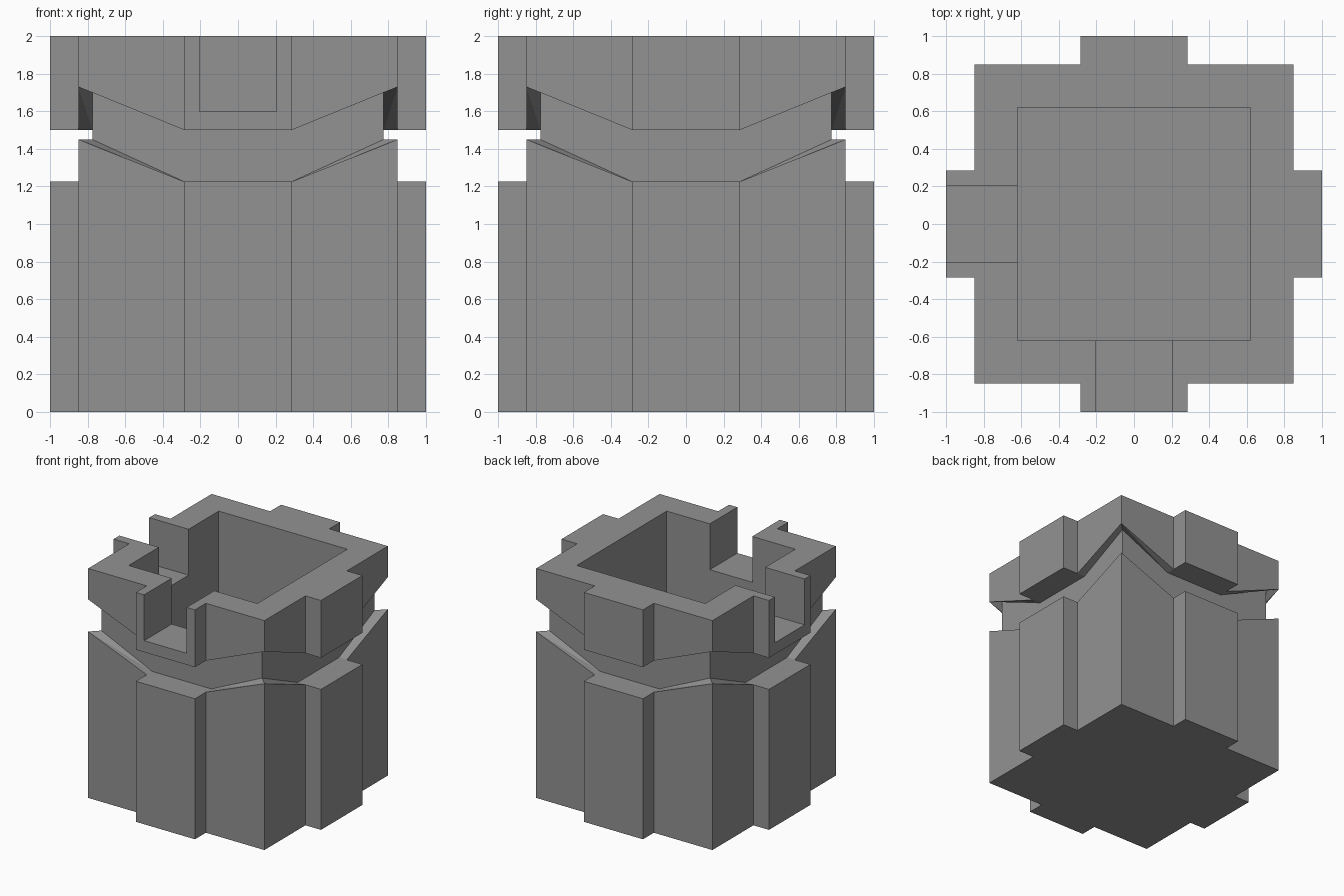
import bpy, bmesh
from mathutils import Vector, Matrix
from math import pi

if "Cube" in bpy.data.objects:
    bpy.data.objects.remove(bpy.data.objects["Cube"])

BODY, CORE, TAB, RIM = 0.85, 0.775, 0.285, 1.0
POCKET, POCKET_FLOOR = 0.62, 0.8
NOTCH, NOTCH_FLOOR = 0.205, 1.6

stone = bpy.data.materials.new("stone grey")
stone.use_nodes = True
grey = (0.29, 0.29, 0.29, 1)
stone.diffuse_color = grey
stone.node_tree.nodes["Principled BSDF"].inputs["Base Color"].default_value = grey


def make_object(name, bm):
    bmesh.ops.recalc_face_normals(bm, faces=bm.faces)
    mesh = bpy.data.meshes.new(name)
    bm.to_mesh(mesh)
    bm.free()
    mesh.materials.append(stone)
    obj = bpy.data.objects.new(name, mesh)
    bpy.context.collection.objects.link(obj)
    return obj


def box(name, low, high):
    bm = bmesh.new()
    bmesh.ops.create_cube(bm, size=1)
    low, high = Vector(low), Vector(high)
    for v in bm.verts:
        v.co = (low + high) / 2 + v.co * (high - low)
    return make_object(name, bm)


# One side of each outline, starting at its corner; repeated four times
OUTER = [(BODY, -BODY), (BODY, -TAB), (RIM, -TAB), (RIM, TAB), (BODY, TAB)]
INNER = [(CORE, -CORE), (CORE, -TAB), (CORE, TAB)]


def ring(bm, side, flat_z, corner_z):
    verts = []
    for k in range(4):
        turn = Matrix.Rotation(k * pi / 2, 3, "Z")
        for i, (x, y) in enumerate(side):
            z = corner_z if i == 0 else flat_z
            verts.append(bm.verts.new(turn @ Vector((x, y, z))))
    return verts


def bridge(bm, a, b):
    n = len(a)
    for i in range(n):
        j = (i + 1) % n
        bm.faces.new((a[i], a[j], b[j], b[i]))


def shelf(bm, outer, inner):
    # Sloped corner ledges with a flat tab ledge between them
    for k in range(4):
        o = [outer[(5 * k + i) % 20] for i in range(6)]
        n = [inner[(3 * k + i) % 12] for i in range(4)]
        bm.faces.new((o[0], o[1], n[1]))
        bm.faces.new((o[0], n[1], n[0]))
        bm.faces.new((o[1], o[2], o[3], o[4], n[2], n[1]))
        bm.faces.new((o[4], o[5], n[2]))
        bm.faces.new((o[5], n[3], n[2]))


# Tower block: lower body, recessed groove and upper collar
bm = bmesh.new()
base = ring(bm, OUTER, 0, 0)
low_out = ring(bm, OUTER, 1.225, 1.45)
low_in = ring(bm, INNER, 1.225, 1.45)
high_in = ring(bm, INNER, 1.5, 1.73)
high_out = ring(bm, OUTER, 1.5, 1.73)
top = ring(bm, OUTER, 2, 2)
bm.faces.new(base)
bridge(bm, base, low_out)
shelf(bm, low_out, low_in)
bridge(bm, low_in, high_in)
shelf(bm, high_out, high_in)
bridge(bm, high_out, top)
bm.faces.new(top)
tower = make_object("tower_block", bm)

# Square pocket and the two notches through the collar
cutters = [
    box("pocket_cutter", (-POCKET, -POCKET, POCKET_FLOOR), (POCKET, POCKET, 2.2)),
    box("front_notch_cutter", (-NOTCH, -1.2, NOTCH_FLOOR), (NOTCH, -0.5, 2.3)),
    box("right_notch_cutter", (-1.2, -NOTCH, NOTCH_FLOOR), (-0.5, NOTCH, 2.3)),
]
for cutter in cutters:
    cutter.hide_render = True
    cut = tower.modifiers.new(cutter.name, "BOOLEAN")
    cut.operation = "DIFFERENCE"
    cut.solver = "EXACT"
    cut.object = cutter

# Bake the cuts and drop the cutters
graph = bpy.context.evaluated_depsgraph_get()
baked = bpy.data.meshes.new_from_object(tower.evaluated_get(graph))
tower.modifiers.clear()
tower.data = baked
for cutter in cutters:
    bpy.data.objects.remove(cutter)
